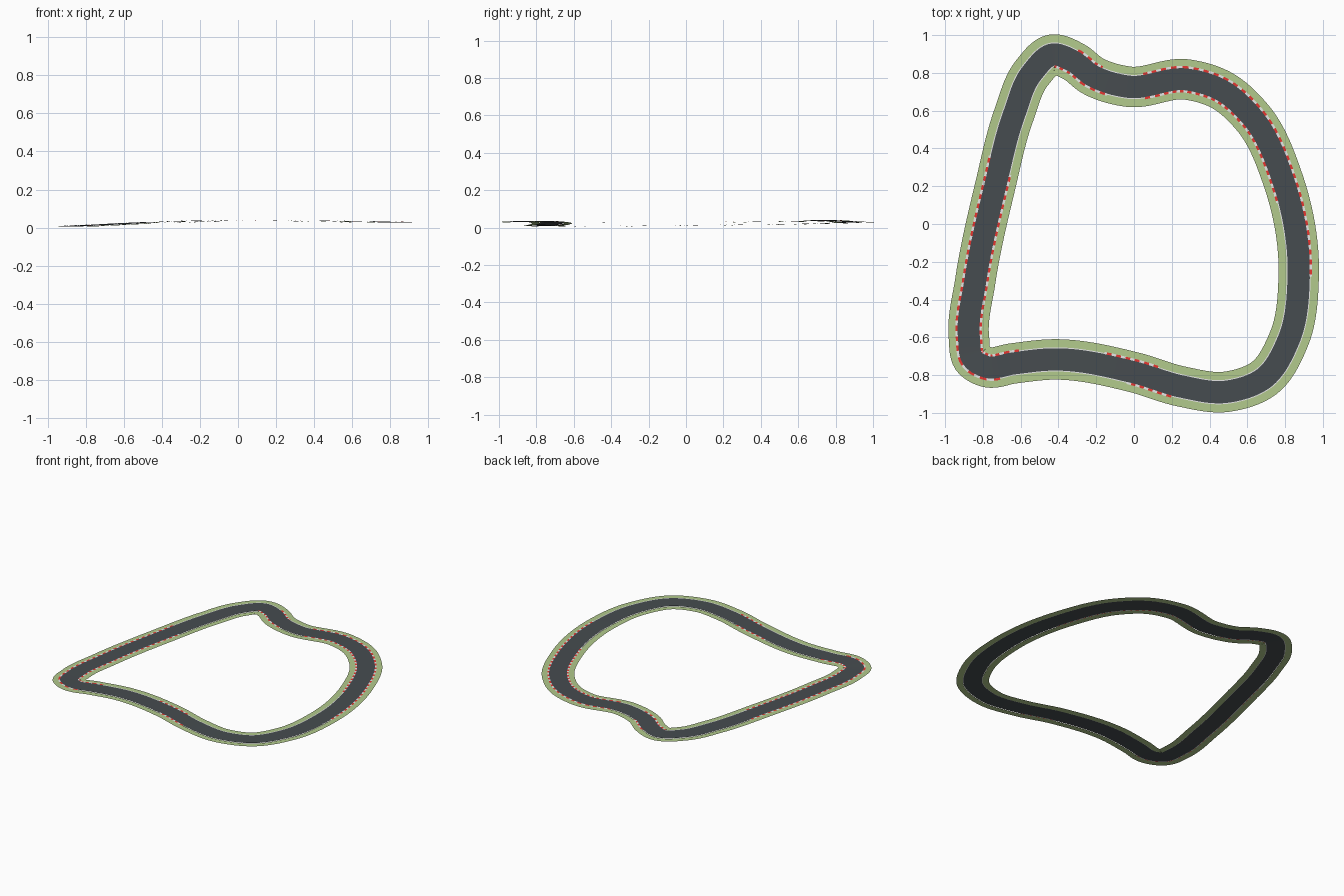
import bpy
from mathutils import Vector

if "Cube" in bpy.data.objects:
    bpy.data.objects.remove(bpy.data.objects["Cube"])

# Centre line of the circuit, clockwise seen from above
POINTS = [(-.43, .897, .030), (-.32, .86, .033), (-.22, .785, .036), (-.03, .727, .039),
          (.28, .765, .038), (.46, .71, .036), (.63, .56, .033), (.79, .23, .030),
          (.872, -.27, .029), (.82, -.61, .028), (.69, -.815, .029), (.49, -.888, .031),
          (.25, -.86, .034), (0, -.785, .035), (-.43, -.717, .024), (-.64, -.738, .016),
          (-.78, -.757, .011), (-.852, -.716, .008), (-.874, -.60, .007), (-.84, -.30, .009),
          (-.735, .20, .014), (-.635, .58, .019), (-.54, .80, .025)]
P = [Vector(p) for p in POINTS]
N = 480
ROAD, KERB, VERGE = .060, .068, .107   # half widths


def catmull(i, t):
    a, b, c, d = (P[(i + k) % len(P)] for k in (-1, 0, 1, 2))
    # centripetal-like tangents scaled by chord length
    l0, l1, l2 = (b - a).length, (c - b).length, (d - c).length
    m1 = ((c - b) / l1 * l0 + (b - a) / l0 * l1) / (l0 + l1) * l1
    m2 = ((d - c) / l2 * l1 + (c - b) / l1 * l2) / (l1 + l2) * l1
    return (b * (2*t**3 - 3*t*t + 1) + m1 * (t**3 - 2*t*t + t)
            + c * (3*t*t - 2*t**3) + m2 * (t**3 - t*t))


# Resample evenly along the length
dense = [catmull(i, k / 60) for i in range(len(P)) for k in range(60)]
lengths = [0]
for i in range(len(dense)):
    lengths.append(lengths[-1] + (dense[(i + 1) % len(dense)] - dense[i]).length)
path, j = [], 0
for s in range(N):
    target = lengths[-1] * s / N
    while lengths[j + 1] <= target:
        j += 1
    f = (target - lengths[j]) / (lengths[j + 1] - lengths[j])
    path.append(dense[j].lerp(dense[(j + 1) % len(dense)], f))
side = []
for i in range(N):
    t = path[(i + 1) % N] - path[i - 1]
    side.append(Vector((-t.y, t.x, 0)).normalized())   # points outwards


def material(name, rgb):
    m = bpy.data.materials.new(name)
    m.diffuse_color = (*rgb, 1)
    m.use_nodes = True
    m.node_tree.nodes["Principled BSDF"].inputs["Base Color"].default_value = m.diffuse_color
    return m


asphalt = material("asphalt grey", (.062, .073, .080))
grass = material("grass green", (.445, .591, .262))
red = material("kerb red", (.80, .035, .03))
white = material("kerb white", (.9, .9, .9))


def strip(name, lo, hi, lift, mats, span=None, rule=lambda i: 0):
    """Ribbon between two sideways offsets; span limits it to part of the lap."""
    start, count = (0, N) if span is None else (span[0], (span[1] - span[0]) % N)
    rows = N if span is None else count + 1
    verts = []
    for r in range(rows):
        i = (start + r) % N
        for off in (lo, hi):
            verts.append(path[i] + side[i] * off + Vector((0, 0, lift)))
    faces = []
    for r in range(count):
        q = (r + 1) % rows
        faces.append((2*r, 2*q, 2*q + 1, 2*r + 1))
    me = bpy.data.meshes.new(name)
    me.from_pydata(verts, [], faces)
    for m in mats:
        me.materials.append(m)
    for p in me.polygons:
        p.material_index = rule(p.index)
        p.use_smooth = True
    bpy.context.collection.objects.link(bpy.data.objects.new(name, me))


def nearest(x, y):
    return min(range(N), key=lambda i: (path[i].xy - Vector((x, y))).length)


# Road and grass verges, with a narrow gap between them
strip("road", -ROAD, ROAD, 0, [asphalt])
strip("outer_verge", ROAD + .004, VERGE, -.002, [grass])
strip("inner_verge", -VERGE, -ROAD - .004, -.002, [grass])
# White edge lines
strip("outer_edge_line", ROAD - .001, ROAD + .004, .0005, [white])
strip("inner_edge_line", -ROAD - .004, -ROAD + .001, .0005, [white])

# Striped kerbs: (start, end) near these points
outer = [((-.32, .86), (-.19, .77)), ((.06, .73), (.87, -.28)),
         ((.22, -.85), (-.02, -.78)), ((-.72, -.75), (-.70, .35))]
inner = [((-.42, .9), (-.12, .74)), ((.05, .73), (.80, .12)),
         ((.10, -.82), (-.17, -.75)), ((-.60, -.73), (-.72, .27))]
for label, spans, lo, hi in (("outer", outer, ROAD - .002, KERB + .002),
                             ("inner", inner, -KERB - .002, -ROAD + .002)):
    for k, (a, b) in enumerate(spans):
        strip(f"{label}_kerb_{k + 1}", lo, hi, .001, [red, white],
              (nearest(*a), nearest(*b)), lambda i: (i // 2) % 2)
